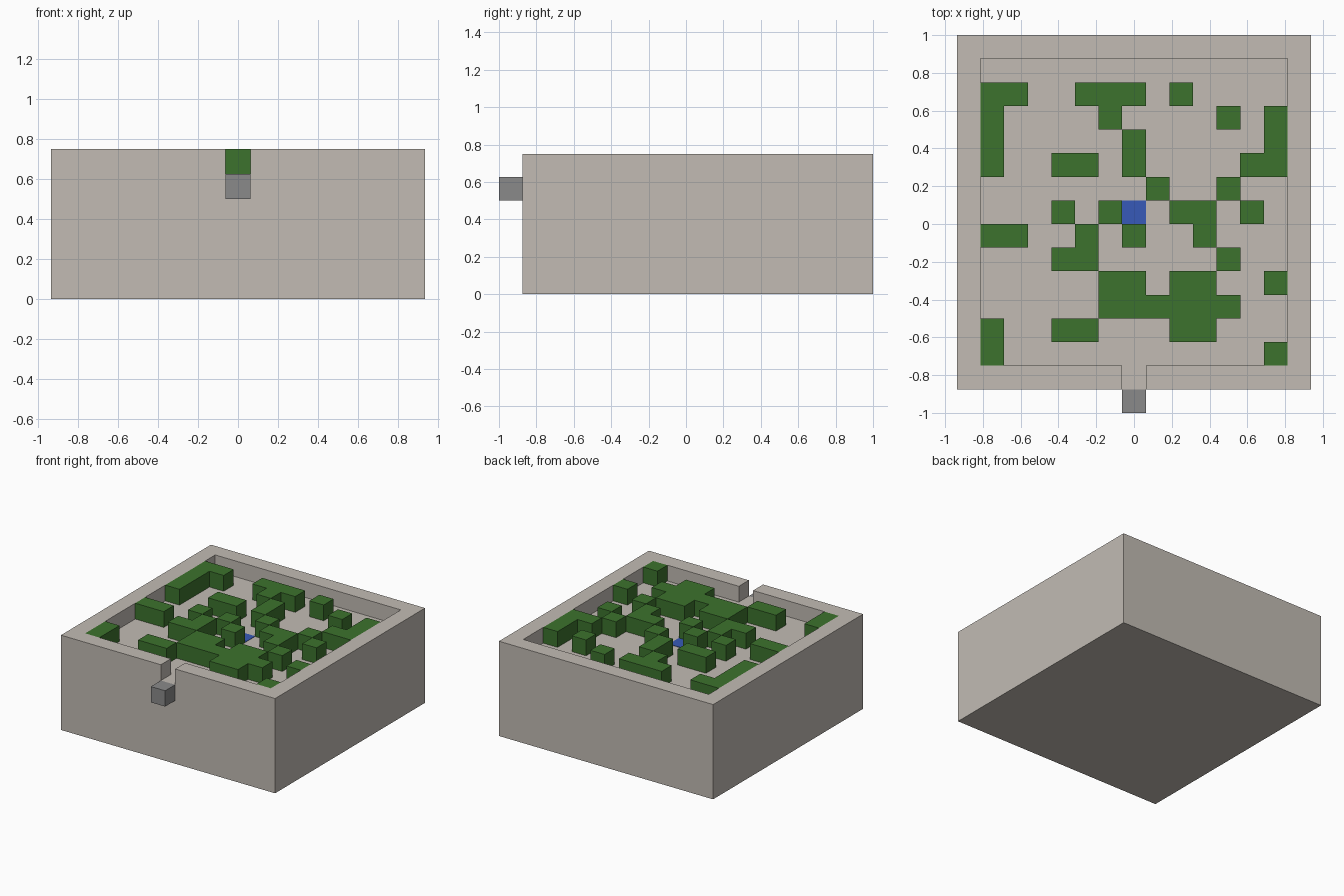
import bpy
import bmesh

default = bpy.data.objects.get("Cube")
if default:
    bpy.data.objects.remove(default, do_unlink=True)

U = 0.125                  # one grid cell
FLOOR, TOP = 5 * U, 6 * U  # courtyard floor and rim height


def material(name, rgb):
    mat = bpy.data.materials.new(name)
    mat.use_nodes = True
    mat.diffuse_color = (*rgb, 1)
    mat.node_tree.nodes["Principled BSDF"].inputs["Base Color"].default_value = (*rgb, 1)
    return mat


stone = material("warm stone", (0.54, 0.50, 0.455))
leaf = material("hedge green", (0.045, 0.17, 0.026))
water = material("water blue", (0.038, 0.102, 0.48))
grey = material("step grey", (0.255, 0.255, 0.255))


def finish(name, bm, mat):
    bmesh.ops.recalc_face_normals(bm, faces=bm.faces)
    mesh = bpy.data.meshes.new(name)
    bm.to_mesh(mesh)
    bm.free()
    mesh.materials.append(mat)
    obj = bpy.data.objects.new(name, mesh)
    bpy.context.collection.objects.link(obj)
    return obj


def prism(name, outline, z0, z1, mat):
    """Extrude a flat outline from z0 up to z1."""
    bm = bmesh.new()
    base = bm.faces.new([bm.verts.new((x, y, z0)) for x, y in outline])
    top = bmesh.ops.extrude_face_region(bm, geom=[base], use_keep_orig=True)
    verts = [g for g in top["geom"] if isinstance(g, bmesh.types.BMVert)]
    bmesh.ops.translate(bm, verts=verts, vec=(0, 0, z1 - z0))
    return finish(name, bm, mat)


def rectangle(x0, y0, x1, y1):
    return [(x0, y0), (x1, y0), (x1, y1), (x0, y1)]


# Stone block with a sunken courtyard and a gateway through the front rim
half, front, back = 7.5 * U, -7 * U, 8 * U
block = prism("stone_block", rectangle(-half, front, half, back), 0, TOP, stone)
inner, gate = half - U, U / 2
hollow = rectangle(-inner, front + U, inner, back - U)
hollow[1:1] = [(-gate, front + U), (-gate, front - U), (gate, front - U), (gate, front + U)]
cutter = prism("courtyard_cutter", hollow, FLOOR, TOP + U, stone)
cutter.hide_render = True
cut = block.modifiers.new("courtyard", "BOOLEAN")
cut.operation, cut.solver, cut.object = "DIFFERENCE", "EXACT", cutter
bpy.context.view_layer.objects.active = block
bpy.ops.object.modifier_apply(modifier=cut.name)
bpy.data.objects.remove(cutter, do_unlink=True)

# Entrance step hanging on the front face
prism("entrance_step", rectangle(-gate, front - U, gate, front), 4 * U, FLOOR, grey)

# Hedge plan, back row first: # is hedge, o is the pool
PLAN = [
    ".............",
    "##..###.#....",
    "#....#....#.#",
    "#.....#.....#",
    "#..##.#....##",
    ".......#..#..",
    "...#.#o.##.#.",
    "##..#.#..#...",
    "...##.....#..",
    ".....##.##..#",
    ".....######..",
    "#..##...##...",
    "#...........#",
]


def corner(col, row):
    return -inner + col * U, back - U - row * U


# Hedges: cell tops welded into one sheet, then raised with straight sides
bm = bmesh.new()
for row, line in enumerate(PLAN):
    for col, mark in enumerate(line):
        x, y = corner(col, row)
        cell = rectangle(x, y - U, x + U, y)
        if mark == "#":
            bm.faces.new([bm.verts.new((px, py, FLOOR)) for px, py in cell])
        elif mark == "o":
            prism("pool", cell, FLOOR, FLOOR + 0.003, water)
bmesh.ops.remove_doubles(bm, verts=bm.verts, dist=0.001)
raised = bmesh.ops.extrude_face_region(bm, geom=bm.faces[:], use_keep_orig=True)
tops = [g for g in raised["geom"] if isinstance(g, bmesh.types.BMVert)]
bmesh.ops.translate(bm, verts=tops, vec=(0, 0, TOP - FLOOR))
bmesh.ops.dissolve_limit(bm, angle_limit=0.01, verts=bm.verts, edges=bm.edges)
finish("hedges", bm, leaf)
